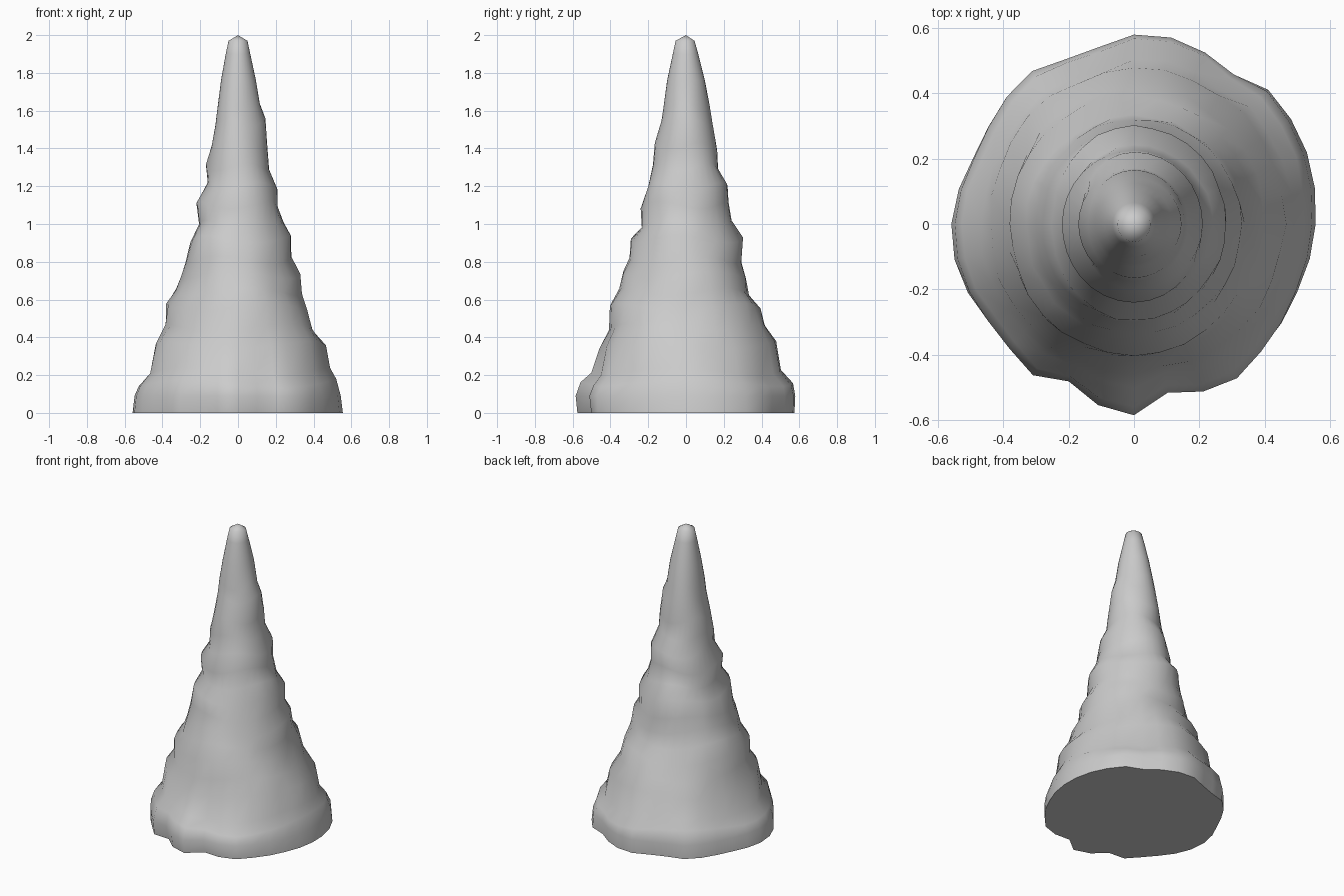
import bpy, bmesh, math, random

if "Cube" in bpy.data.objects:
    bpy.data.objects.remove(bpy.data.objects["Cube"])
random.seed(4)

# Stalagmite profile: height, then radius toward +x, +y, -x, -y
PROFILE = [
    (0.00, .55, .57, .555, .57), (0.09, .54, .575, .545, .58),
    (0.16, .52, .56, .52, .55), (0.22, .48, .50, .47, .50),
    (0.36, .46, .48, .44, .46), (0.45, .40, .42, .385, .41),
    (0.56, .37, .39, .38, .40), (0.64, .335, .33, .33, .35),
    (0.73, .33, .32, .30, .335), (0.81, .28, .295, .28, .30),
    (0.92, .28, .30, .25, .295), (1.00, .24, .24, .205, .235),
    (1.10, .21, .225, .22, .24), (1.20, .21, .22, .16, .20),
    (1.30, .165, .17, .17, .175), (1.41, .155, .165, .14, .165),
    (1.54, .145, .14, .12, .13), (1.62, .115, .125, .11, .12),
    (1.76, .095, .10, .09, .10), (1.90, .065, .065, .065, .07),
    (1.97, .05, .045, .05, .055),
]
# Lumpy foot outline: angle in degrees, radius
FOOT = [(0, .555), (27, .575), (46, .58), (56, .545), (76, .577), (88, .58),
        (107, .525), (126, .565), (143, .536), (160, .53), (175, .557),
        (190, .56), (206, .546), (220, .525), (236, .55), (247, .50),
        (262, .566), (270, .575), (283, .495), (298, .57), (317, .545),
        (338, .54), (360, .555)]
SIDES = 32


def foot_radius(deg):
    for (a0, r0), (a1, r1) in zip(FOOT, FOOT[1:]):
        if a0 <= deg <= a1:
            return r0 + (r1 - r0) * (deg - a0) / (a1 - a0)


def ring_radius(radii, deg):
    q = int(deg // 90)
    t = math.sin(math.radians(deg - 90 * q)) ** 2
    return radii[q] * (1 - t) + radii[(q + 1) % 4] * t


bm = bmesh.new()
rings = []
for z, *radii in PROFILE:
    ring = []
    fade = max(0.0, 1 - z / 0.5)
    for i in range(SIDES):
        deg = 360 * i / SIDES
        r = ring_radius(radii, deg)
        # foot lumps fade out with height
        r *= 1 + fade * (foot_radius(deg) / ring_radius(PROFILE[0][1:], deg) - 1)
        # slight uneven drip surface
        jitter = random.uniform(-.012, .012) if 0.1 < z < 1.1 else 0
        r *= 1 + jitter
        a = math.radians(deg)
        dz = .02 * math.sin(3 * a + z * 9) if 0.15 < z < 1.7 else 0
        ring.append(bm.verts.new((r * math.cos(a), r * math.sin(a), z + dz)))
    rings.append(ring)

# side walls
for lo, hi in zip(rings, rings[1:]):
    for i in range(SIDES):
        j = (i + 1) % SIDES
        bm.faces.new((lo[i], lo[j], hi[j], hi[i]))
# rounded tip and flat underside
tip = bm.verts.new((0, 0, 2.0))
for i in range(SIDES):
    bm.faces.new((rings[-1][i], rings[-1][(i + 1) % SIDES], tip))
bm.faces.new(rings[0][::-1])

mesh = bpy.data.meshes.new("stalagmite")
bm.to_mesh(mesh)
bm.free()
rock = bpy.data.objects.new("stalagmite", mesh)
bpy.context.collection.objects.link(rock)
bpy.context.view_layer.objects.active = rock
rock.select_set(True)
bpy.ops.object.shade_smooth_by_angle(angle=math.radians(60))
